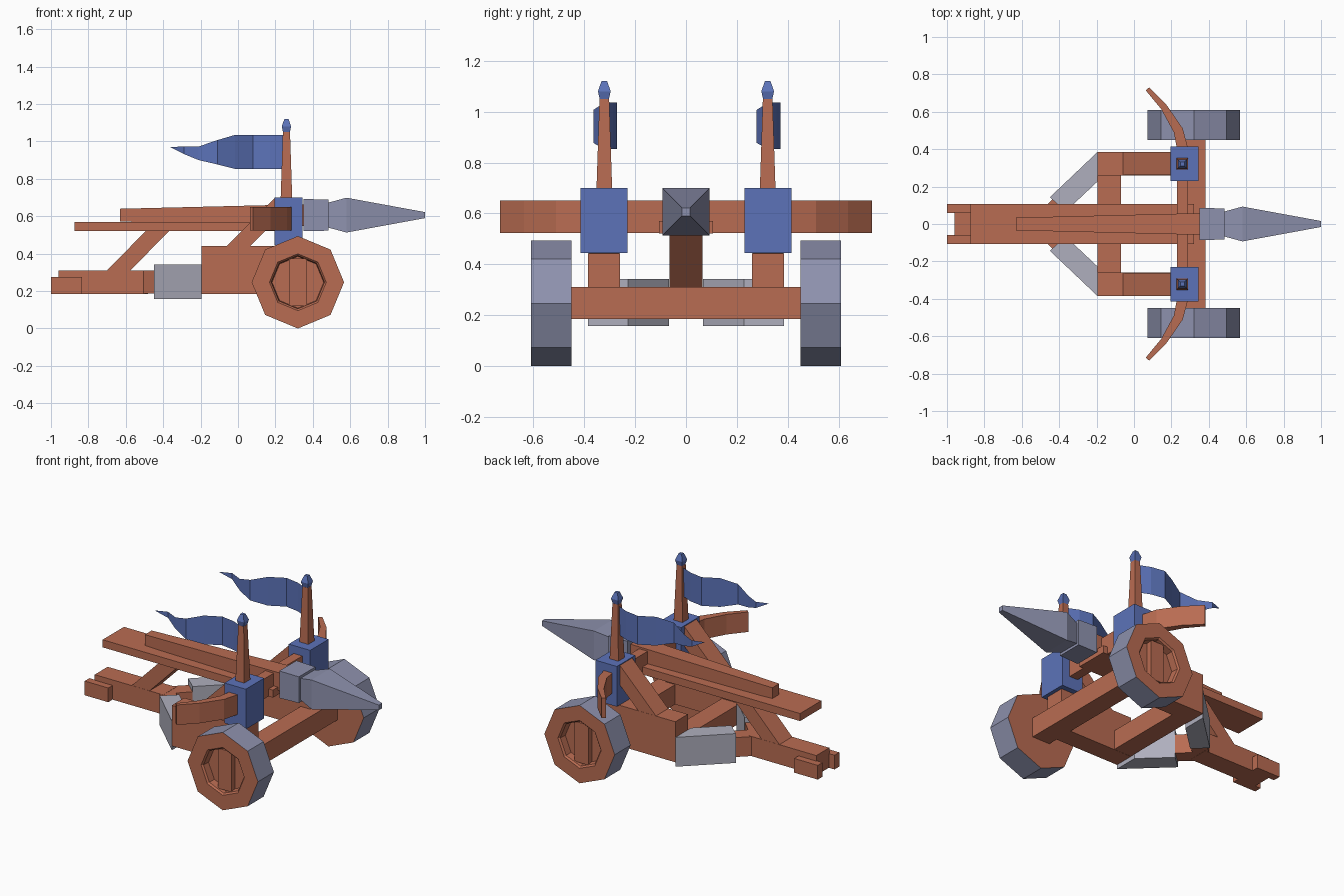
import bpy, bmesh, math
from mathutils import Vector

if "Cube" in bpy.data.objects:
    bpy.data.objects.remove(bpy.data.objects["Cube"])


def material(name, rgb):
    m = bpy.data.materials.new(name)
    m.diffuse_color = (*rgb, 1)
    m.use_nodes = True
    m.node_tree.nodes["Principled BSDF"].inputs["Base Color"].default_value = m.diffuse_color
    return m


WOOD = material("red brown wood", (0.485, 0.15, 0.084))
BLUE = material("blue cloth", (0.107, 0.171, 0.485))
STEEL = material("blue grey steel", (0.27, 0.285, 0.42))
PALE = material("pale grey wrap", (0.43, 0.43, 0.51))


def finish(name, bm, *mats):
    bmesh.ops.recalc_face_normals(bm, faces=bm.faces)
    me = bpy.data.meshes.new(name)
    bm.to_mesh(me)
    bm.free()
    for m in mats:
        me.materials.append(m)
    ob = bpy.data.objects.new(name, me)
    bpy.context.collection.objects.link(ob)
    return ob


def loft(name, rings, mat, caps=True):
    """Skin a list of equal closed rings and cap both ends."""
    bm = bmesh.new()
    vs = [[bm.verts.new(p) for p in r] for r in rings]
    n = len(vs[0])
    for a, b in zip(vs, vs[1:]):
        for i in range(n):
            j = (i + 1) % n
            bm.faces.new((a[i], a[j], b[j], b[i]))
    if caps:
        bm.faces.new(vs[0])
        bm.faces.new(vs[-1])
    return finish(name, bm, mat)


def box(name, x, y, z, mat):
    return loft(name, [[(x[0], y[0], h), (x[1], y[0], h), (x[1], y[1], h), (x[0], y[1], h)]
                       for h in z], mat)


def side_prism(name, pts, y, mat):
    """Extrude an x-z outline along y."""
    return loft(name, [[(px, h, pz) for px, pz in pts] for h in y], mat)


def plan_prism(name, pts, z, mat):
    """Extrude an x-y outline along z."""
    return loft(name, [[(px, py, h) for px, py in pts] for h in z], mat)


def square_x(x, h, zc):
    return [(x, -h, zc - h), (x, h, zc - h), (x, h, zc + h), (x, -h, zc + h)]


def square_z(z, h, cx, cy):
    return [(cx - h, cy - h, z), (cx + h, cy - h, z), (cx + h, cy + h, z), (cx - h, cy + h, z)]


# Central tail beam, slanted prop and bolt track
box("tail_beam", (-0.96, -0.48), (-0.065, 0.065), (0.185, 0.31), WOOD)
side_prism("track_prop", [(-0.71, 0.30), (-0.585, 0.30), (-0.355, 0.535), (-0.48, 0.535)],
           (-0.064, 0.064), WOOD)
box("bolt_track", (-0.875, 0.32), (-0.107, 0.107), (0.522, 0.57), WOOD)

# Giant bolt: tapered shaft, collar, four-sided head
ZB = 0.606
loft("bolt_shaft", [square_x(-0.63, 0.034, ZB), square_x(0.36, 0.058, ZB)], WOOD)
loft("bolt_collar", [square_x(0.35, 0.086, ZB), square_x(0.485, 0.083, ZB)], STEEL)
loft("bolt_head", [square_x(0.48, 0.066, ZB), square_x(0.58, 0.093, ZB),
                   square_x(1.0, 0.016, ZB)], STEEL)

# Cross pieces
box("axle_beam", (0.258, 0.383), (-0.452, 0.452), (0.185, 0.31), WOOD)
box("cross_beam", (-0.194, -0.07), (-0.27, 0.27), (0.186, 0.31), WOOD)

# Bow: straight middle, arms swept back and thinning
half = [(0.26, 0.40, 0.03), (0.237, 0.50, 0.026), (0.16, 0.625, 0.018), (0.072, 0.722, 0.012)]
path = [(x, -y, t) for x, y, t in reversed(half)] + half
rings = []
for i, (x, y, t) in enumerate(path):
    a, b = path[max(i - 1, 0)], path[min(i + 1, len(path) - 1)]
    d = Vector((b[0] - a[0], b[1] - a[1])).normalized()
    nx, ny = d.y * t, -d.x * t
    rings.append([(x - nx, y - ny, 0.523), (x + nx, y + ny, 0.523),
                  (x + nx, y + ny, 0.65), (x - nx, y - ny, 0.65)])
loft("bow", rings, WOOD)


def wheel(name, s):
    """Octagonal wheel: steel tread, wooden faces, recessed outer face."""
    bm = bmesh.new()
    R = 0.247
    prof = [(0.45, R), (0.61, R), (0.61, 0.152), (0.60, 0.142), (0.555, 0.138)]
    vs = [[bm.verts.new((0.32 + r * math.cos(k * math.pi / 4), s * y,
                         R + r * math.sin(k * math.pi / 4))) for k in range(8)]
          for y, r in prof]
    for n, (a, b) in enumerate(zip(vs, vs[1:])):
        for k in range(8):
            f = bm.faces.new((a[k], a[(k + 1) % 8], b[(k + 1) % 8], b[k]))
            f.material_index = 1 if n == 0 else 0
    bm.faces.new(vs[0])
    bm.faces.new(vs[-1])
    finish(name, bm, WOOD, STEEL)


# Wavy pennant stations: x, sideways offset, bottom z, top z
FLAG = [(0.25, 0, 0.853, 1.035), (0.17, 0.035, 0.853, 1.035), (0.08, 0.05, 0.853, 1.035),
        (-0.015, 0, 0.853, 1.035), (-0.11, -0.043, 0.877, 1.007), (-0.21, -0.005, 0.90, 0.973),
        (-0.29, 0.035, 0.933, 0.972), (-0.36, 0.01, 0.968, 0.971)]

for s, side in ((1, "back"), (-1, "front")):
    def ys(a, b):
        return (s * a, s * b)

    # Side frame, upright post and diagonal brace
    box(side + "_side_rail", (-0.195, 0.325), ys(0.26, 0.385), (0.185, 0.442), WOOD)
    side_prism(side + "_brace", [(-0.07, 0.43), (0.055, 0.43), (0.22, 0.595), (0.22, 0.698),
                                 (0.198, 0.698)], ys(0.261, 0.384), WOOD)
    box(side + "_post_cover", (0.195, 0.345), ys(0.23, 0.415), (0.445, 0.70), BLUE)

    # Diagonal rail joining tail to side frame, with pale wrap
    plan_prism(side + "_diagonal_rail",
               [(-0.19, s * 0.365), (-0.19, s * 0.245), (-0.435, 0), (-0.575, 0)],
               (0.186, 0.309), WOOD)
    plan_prism(side + "_rail_wrap",
               [(-0.195, s * 0.385), (-0.195, s * 0.227), (-0.365, s * 0.067),
                (-0.45, s * 0.143)], (0.157, 0.343), PALE)

    # Handle at the tail
    box(side + "_tail_handle", (-1.0, -0.835), ys(0.06, 0.108), (0.185, 0.275), WOOD)

    # Wheel with a flat bar in the recess
    wheel(side + "_wheel", s)
    box(side + "_wheel_bar", (0.272, 0.368), ys(0.54, 0.59), (0.12, 0.374), WOOD)

    # Flagpole, finial and pennant
    cx, cy = 0.259, s * 0.321
    loft(side + "_flagpole", [square_z(0.69, 0.031, cx, cy), square_z(1.05, 0.019, cx, cy)], WOOD)
    loft(side + "_finial", [square_z(1.045, 0.017, cx, cy), square_z(1.08, 0.025, cx, cy),
                            square_z(1.12, 0.011, cx, cy)], BLUE)
    bm = bmesh.new()
    cols = [(bm.verts.new((x, cy + o, lo)), bm.verts.new((x, cy + o, hi)))
            for x, o, lo, hi in FLAG]
    for a, b in zip(cols, cols[1:]):
        bm.faces.new((a[0], b[0], b[1], a[1]))
    finish(side + "_pennant", bm, BLUE)
